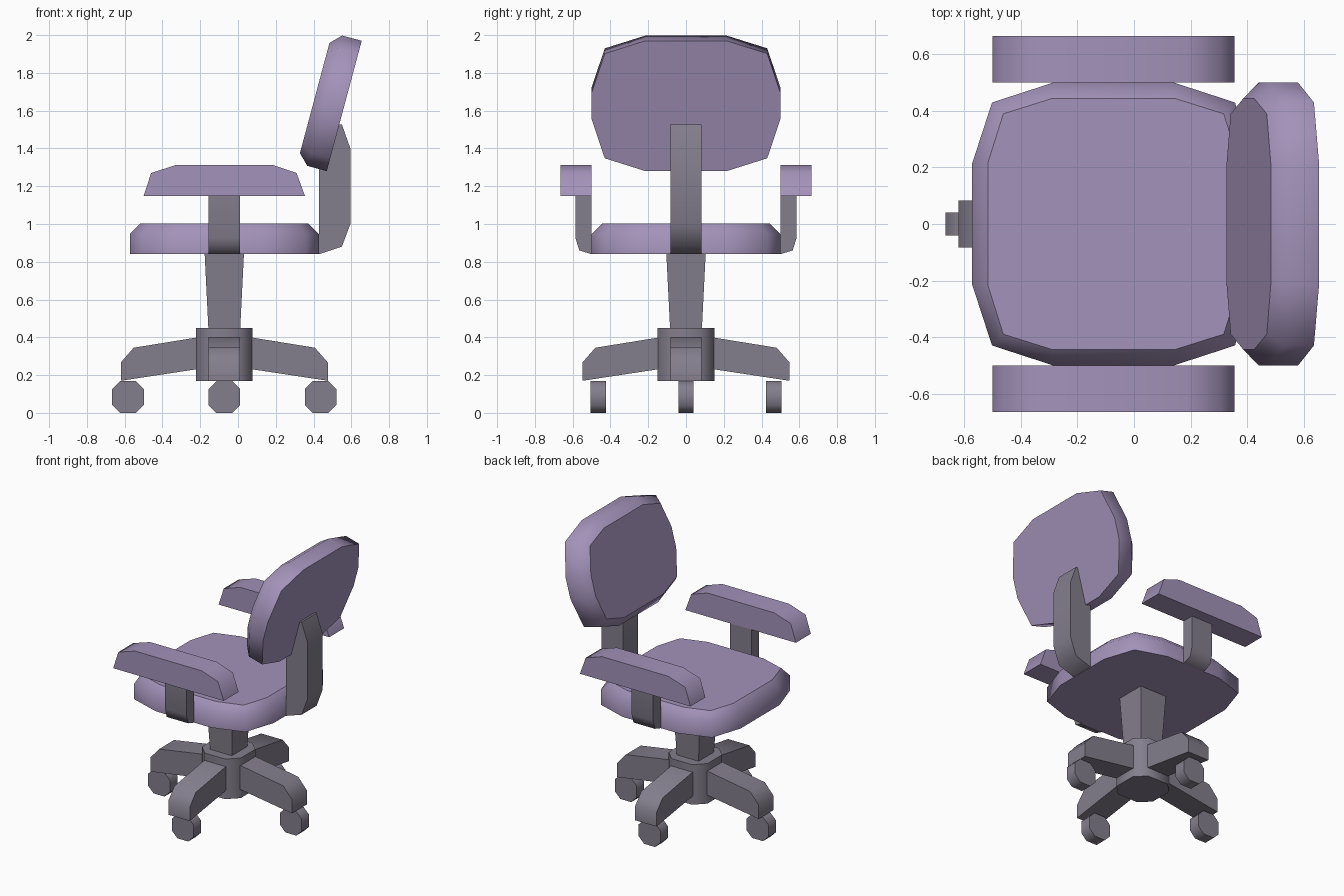
import bpy
import bmesh
from math import radians
from mathutils import Matrix, Vector

cube = bpy.data.objects.get("Cube")
if cube:
    bpy.data.objects.remove(cube, do_unlink=True)

MID = -0.0725   # x of the seat, column and base axis


def material(name, rgb):
    mat = bpy.data.materials.new(name)
    mat.use_nodes = True
    mat.diffuse_color = (*rgb, 1)
    mat.node_tree.nodes["Principled BSDF"].inputs["Base Color"].default_value = (*rgb, 1)
    return mat


PURPLE = material("purple fabric", (0.37, 0.29, 0.49))
GREY = material("grey plastic", (0.23, 0.21, 0.265))


def loft(name, rings, mat, matrix=Matrix(), crease=60):
    """Join matching rings with smooth walls and close the ends with flat caps."""
    bm = bmesh.new()
    loops = [[bm.verts.new(p) for p in ring] for ring in rings]
    n = len(loops[0])
    for low, high in zip(loops, loops[1:]):
        for i in range(n):
            j = (i + 1) % n
            bm.faces.new((low[i], low[j], high[j], high[i])).smooth = True
    bm.faces.new(loops[0][::-1])
    bm.faces.new(loops[-1])
    bmesh.ops.recalc_face_normals(bm, faces=bm.faces)
    for edge in bm.edges:
        flat = not all(f.smooth for f in edge.link_faces)
        edge.smooth = not flat and edge.calc_face_angle() < radians(crease)
    mesh = bpy.data.meshes.new(name)
    bm.to_mesh(mesh)
    bm.free()
    mesh.materials.append(mat)
    obj = bpy.data.objects.new(name, mesh)
    obj.matrix_world = matrix
    bpy.context.collection.objects.link(obj)
    return obj


def four_way(corner):
    """Mirror one quarter of an outline into a full loop."""
    half = corner + [(-x, y) for x, y in reversed(corner)]
    return half + [(-x, -y) for x, y in half]


def octagon(r, flat):
    return four_way([(r, flat), (flat, r)])


def cushion(name, a, b, matrix):
    """Rounded pad with a chamfered upper rim."""
    def ring(z, d, c):
        return [(x, y, z) for x, y in four_way([
            (a - d, b - 0.285), (a - 0.07 - c, b - 0.07 - c), (a - 0.285, b - d)])]
    loft(name, [ring(0, 0, 0), ring(0.107, 0, 0), ring(0.162, 0.055, 0.04)], PURPLE, matrix)


def slab(name, profile, y0, y1, mat, matrix=Matrix()):
    """Extrude an x-z profile along y."""
    return loft(name, [[(x, y, z) for x, z in profile] for y in (y0, y1)], mat, matrix)


# Seat and tilted backrest
cushion("seat", 0.5, 0.5, Matrix.Translation((MID, 0, 0.84)))
cushion("backrest", 0.357, 0.5,
        Matrix.Translation((0.5625, 0, 1.625)) @ Matrix.Rotation(radians(-75), 4, "Y"))

# Post behind the seat
slab("back_post", [(0.43, 0.84), (0.55, 0.88), (0.595, 1.0), (0.595, 1.4),
                   (0.55, 1.527), (0.53, 1.527), (0.43, 1.3)], -0.083, 0.083, GREY)

# Armrests with their supports
pad = [(-0.5, 1.147), (-0.46, 1.27), (-0.33, 1.312),
       (0.185, 1.312), (0.31, 1.27), (0.355, 1.147)]
support = [(0.5, 0.84), (0.565, 0.86), (0.585, 0.925), (0.585, 1.147), (0.5, 1.147)]
for side, s in (("right", -1), ("left", 1)):
    slab(side + "_armrest", pad, s * 0.5, s * 0.665, PURPLE)
    loft(side + "_arm_support",
         [[(x, s * y, z) for y, z in support] for x in (MID - 0.083, MID + 0.083)], GREY)

# Tapered column and hub
loft("column", [[(x * r, y * r, z) for x, y in ((1, 1), (-1, 1), (-1, -1), (1, -1))]
                for r, z in ((0.083, 0.42), (0.104, 0.84))],
     GREY, Matrix.Translation((MID, 0, 0)))
loft("hub", [[(x, y, z) for x, y in octagon(0.15, 0.08)] for z in (0.17, 0.45)],
     GREY, Matrix.Translation((MID, 0, 0)))

# Four legs, each with a wheel under its tip
leg = [(0.14, 0.232), (0.548, 0.17), (0.548, 0.267), (0.48, 0.345), (0.14, 0.4)]
for i, name in enumerate(("back", "left", "front", "right")):
    turn = Matrix.Rotation(radians(90 * i), 4, "Z")
    slab(name + "_leg", leg, -0.083, 0.083, GREY, Matrix.Translation((MID, 0, 0)) @ turn)
    reach = 0.51 if i % 2 == 0 else 0.465
    spot = Vector((MID, 0, 0.084)) + turn @ Vector((reach, 0, 0))
    slab(name + "_wheel", octagon(0.084, 0.042), -0.041, 0.041, GREY, Matrix.Translation(spot))
